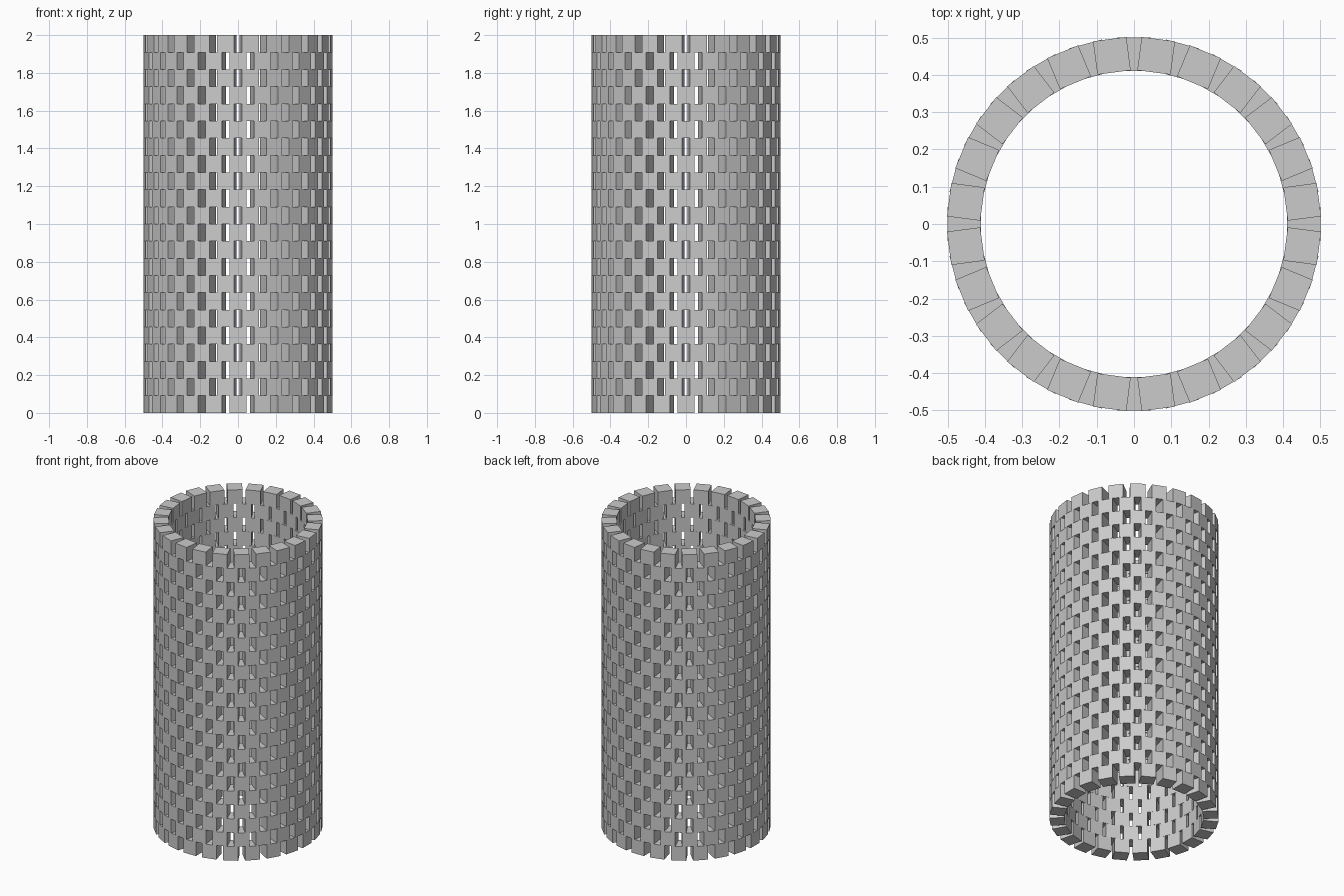
import bpy, bmesh, math
from mathutils import Matrix

if "Cube" in bpy.data.objects:
    bpy.data.objects.remove(bpy.data.objects["Cube"])

ROWS, COUNT = 22, 24            # courses and bricks per course
HEIGHT = 2.0 / ROWS
R_IN, R_OUT, WIDTH = 0.41, 0.50, 0.09

stone = bpy.data.materials.new("light grey stone")
stone.diffuse_color = (0.6, 0.6, 0.6, 1)
stone.use_nodes = True
stone.node_tree.nodes["Principled BSDF"].inputs["Base Color"].default_value = stone.diffuse_color


def brick_course(row):
    """One ring of box bricks, every other ring turned by half a brick."""
    bm = bmesh.new()
    step = math.tau / COUNT
    for i in range(COUNT):
        angle = (i + 0.5 * (row % 2)) * step
        m = (Matrix.Rotation(angle, 4, 'Z')
             @ Matrix.Translation(((R_IN + R_OUT) / 2, 0, (row + 0.5) * HEIGHT))
             @ Matrix.Diagonal((R_OUT - R_IN, WIDTH, HEIGHT, 1)))
        bmesh.ops.create_cube(bm, size=1, matrix=m)
    mesh = bpy.data.meshes.new("brick_course")
    bm.to_mesh(mesh)
    bm.free()
    mesh.materials.append(stone)
    obj = bpy.data.objects.new(f"brick_course_{row + 1}", mesh)
    bpy.context.collection.objects.link(obj)


# stacked courses of the open round tower
for row in range(ROWS):
    brick_course(row)
